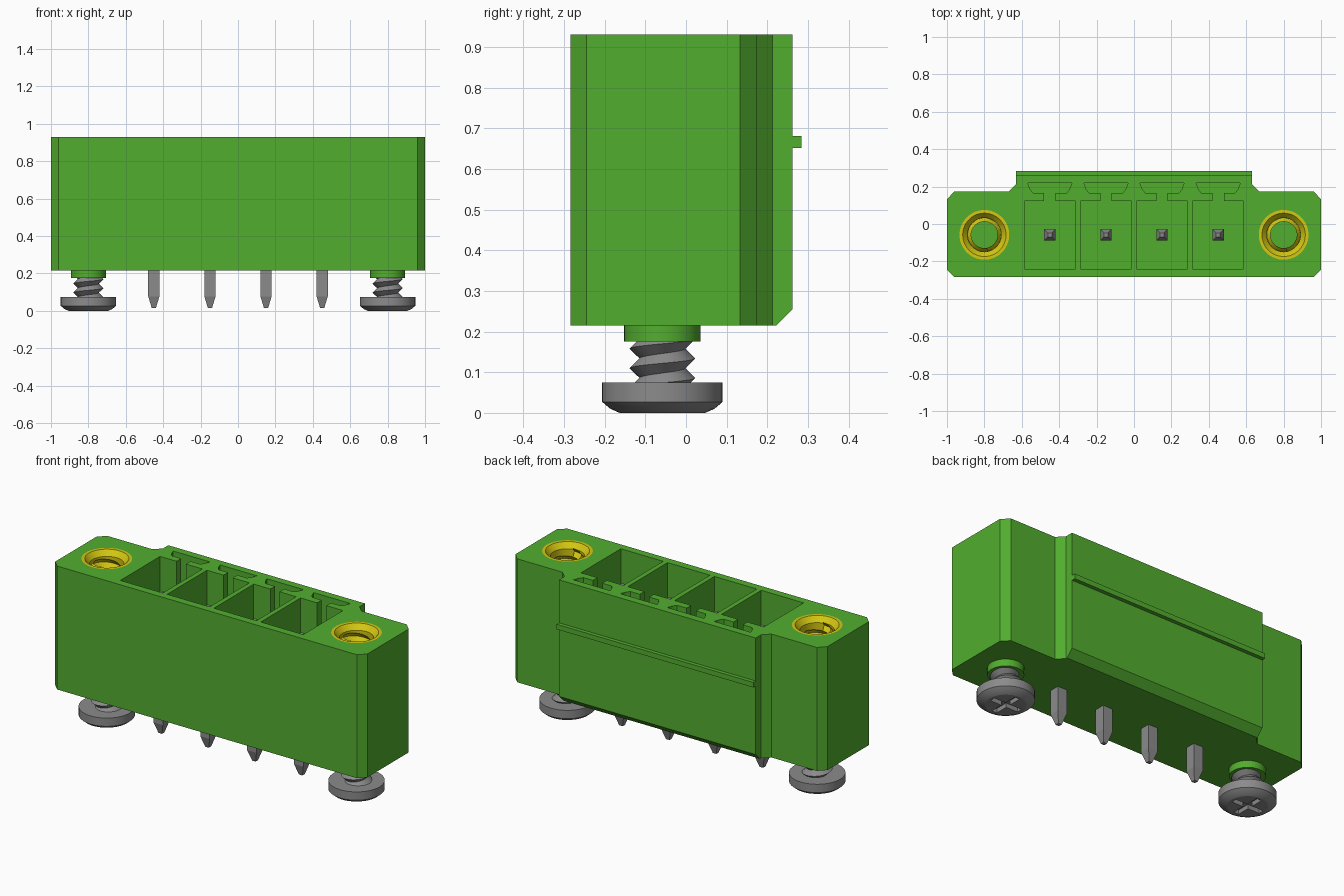
import bpy, bmesh, math
from mathutils import Vector

cube = bpy.data.objects.get("Cube")
if cube:
    bpy.data.objects.remove(cube, do_unlink=True)


def material(name, color):
    m = bpy.data.materials.new(name)
    m.use_nodes = True
    m.diffuse_color = (*color, 1)
    m.node_tree.nodes["Principled BSDF"].inputs["Base Color"].default_value = (*color, 1)
    return m


GREEN = material("green plastic", (0.085, 0.42, 0.028))
YELLOW = material("yellow brass", (0.66, 0.58, 0.006))
GREY = material("grey metal", (0.26, 0.26, 0.26))


def finish(name, bm, mat, smooth=False, recalc=True):
    if recalc:
        bmesh.ops.recalc_face_normals(bm, faces=bm.faces)
    me = bpy.data.meshes.new(name)
    bm.to_mesh(me)
    bm.free()
    ob = bpy.data.objects.new(name, me)
    bpy.context.collection.objects.link(ob)
    me.materials.append(mat)
    if smooth:
        bpy.ops.object.select_all(action='DESELECT')
        ob.select_set(True)
        bpy.context.view_layer.objects.active = ob
        bpy.ops.object.shade_smooth_by_angle(angle=math.radians(30))
    return ob


def extrude(bm, points, direction):
    """Prism from a closed outline of 3D points."""
    d = Vector(direction)
    low = [bm.verts.new(p) for p in points]
    high = [bm.verts.new(Vector(p) + d) for p in points]
    n = len(points)
    bm.faces.new(low[::-1])
    bm.faces.new(high)
    for i in range(n):
        j = (i + 1) % n
        bm.faces.new((low[i], low[j], high[j], high[i]))


def lathe(bm, profile, x, y, seg=48, closed=False, phase=0.0):
    """Revolve (radius, z) points about a vertical axis at x, y."""
    rings = []
    for r, z in profile:
        rings.append([bm.verts.new((x + r * math.cos(phase + math.tau * i / seg),
                                    y + r * math.sin(phase + math.tau * i / seg), z))
                      for i in range(seg)])
    pairs = list(zip(rings, rings[1:]))
    if closed:
        pairs.append((rings[-1], rings[0]))
    else:
        bm.faces.new(rings[0][::-1])
        bm.faces.new(rings[-1])
    for a, b in pairs:
        for i in range(seg):
            j = (i + 1) % seg
            bm.faces.new((a[i], a[j], b[j], b[i]))


def thread(name, x, y, z0, z1, r_crest, r_root, pitch, mat, inward=False, seg=32):
    """Helical V thread from crest and root spirals."""
    bm = bmesh.new()
    total = int((z1 - z0) / pitch * seg)
    crest, root = [], []
    for s in range(total + 1):
        a, z = math.tau * s / seg, z0 + pitch * s / seg
        c, k = math.cos(a), math.sin(a)
        crest.append(bm.verts.new((x + r_crest * c, y + r_crest * k, z)))
        root.append(bm.verts.new((x + r_root * c, y + r_root * k, z + pitch / 2)))
    for s in range(total):
        bm.faces.new((crest[s], crest[s + 1], root[s + 1], root[s]))
        if s + seg + 1 <= total:
            bm.faces.new((root[s], root[s + 1], crest[s + seg + 1], crest[s + seg]))
    if inward:
        bmesh.ops.reverse_faces(bm, faces=bm.faces)
    return finish(name, bm, mat, smooth=True, recalc=False)


def cut(target, cutter):
    cutter.hide_render = True
    mod = target.modifiers.new("cut", 'BOOLEAN')
    mod.operation, mod.solver, mod.object = 'DIFFERENCE', 'EXACT', cutter
    bpy.ops.object.select_all(action='DESELECT')
    target.select_set(True)
    bpy.context.view_layer.objects.active = target
    bpy.ops.object.modifier_apply(modifier=mod.name)
    bpy.data.objects.remove(cutter, do_unlink=True)


BOTTOM, TOP = 0.215, 0.93
FLOOR, BORE_FLOOR = 0.30, 0.45
AXIS_Y = -0.058
PIN_X = [-0.45, -0.15, 0.15, 0.45]
SCREW_X = [0.8, -0.8]

# Housing: mirrored plan outline, extruded upward
half = [(0.96, -0.284), (1.0, -0.245), (1.0, 0.133), (0.96, 0.174),
        (0.67, 0.174), (0.63, 0.213), (0.63, 0.262)]
outline = half + [(-x, y) for x, y in reversed(half)]
bm = bmesh.new()
extrude(bm, [(x, y, BOTTOM) for x, y in outline], (0, 0, TOP - BOTTOM))
housing = finish("housing", bm, GREEN)

# Chamfer under the raised back panel
bm = bmesh.new()
extrude(bm, [(-0.75, 0.207, 0.2), (-0.75, 0.32, 0.313), (-0.75, 0.32, 0.2)], (1.5, 0, 0))
cut(housing, finish("chamfer_cutter", bm, GREEN))

# Contact pockets, each with a neck and a flared key slot behind it
key = [(0.136, -0.24), (0.136, 0.124), (0.03, 0.124), (0.03, 0.166),
       (0.09, 0.166), (0.105, 0.185), (0.118, 0.218)]
key += [(-x, y) for x, y in reversed(key)]
bm = bmesh.new()
for px in PIN_X:
    extrude(bm, [(px + x, y, FLOOR) for x, y in key], (0, 0, 1))
cut(housing, finish("pocket_cutter", bm, GREEN))

# Bores for the threaded inserts
bm = bmesh.new()
for sx in SCREW_X:
    lathe(bm, [(0.133, BORE_FLOOR), (0.133, 1.1)], sx, AXIS_Y)
cut(housing, finish("bore_cutter", bm, GREEN))

# Latching rib across the back
bm = bmesh.new()
extrude(bm, [(-0.63, 0.255, 0.652), (-0.63, 0.284, 0.652),
             (-0.63, 0.284, 0.681), (-0.63, 0.255, 0.681)], (1.26, 0, 0))
finish("back_rib", bm, GREEN)

# Square contact pins with tapered ends
for i, px in enumerate(PIN_X):
    bm = bmesh.new()
    q = math.sqrt(2)
    lathe(bm, [(0.011 * q, 0.015), (0.03 * q, 0.078), (0.03 * q, 0.79), (0.011 * q, 0.83)],
          px, AXIS_Y, seg=4, phase=math.pi / 4)
    finish(f"contact_pin_{i + 1}", bm, GREY)

for side, sx in zip(("left", "right"), SCREW_X):
    # Boss under the housing
    bm = bmesh.new()
    lathe(bm, [(0.094, 0.175), (0.094, BOTTOM + 0.01)], sx, AXIS_Y)
    finish(f"{side}_boss", bm, GREEN, smooth=True)

    # Threaded insert: countersunk sleeve and internal thread
    bm = bmesh.new()
    lathe(bm, [(0.133, BORE_FLOOR), (0.133, TOP), (0.116, TOP),
               (0.0905, 0.90), (0.0905, BORE_FLOOR)], sx, AXIS_Y, closed=True)
    finish(f"{side}_insert", bm, YELLOW, smooth=True)
    thread(f"{side}_insert_thread", sx, AXIS_Y, BORE_FLOOR, 0.89,
           0.09, 0.071, 0.05, YELLOW, inward=True)

    # Screw head with a cross recess, facing down
    bm = bmesh.new()
    lathe(bm, [(0.105, 0), (0.128, 0.010), (0.148, 0.027), (0.148, 0.075)], sx, AXIS_Y)
    head = finish(f"{side}_screw_head", bm, GREY)
    w, a = 0.016, 0.09
    cross = [(w, -a), (w, -w), (a, -w), (a, w), (w, w), (w, a),
             (-w, a), (-w, w), (-a, w), (-a, -w), (-w, -w), (-w, -a)]
    bm = bmesh.new()
    extrude(bm, [(sx + x, AXIS_Y + y, -0.02) for x, y in cross], (0, 0, 0.045))
    cut(head, finish("cross_cutter", bm, GREY))
    bpy.ops.object.shade_smooth_by_angle(angle=math.radians(20))

    # Screw shaft
    thread(f"{side}_screw_thread", sx, AXIS_Y, 0.026, 0.27, 0.081, 0.056, 0.048, GREY)
